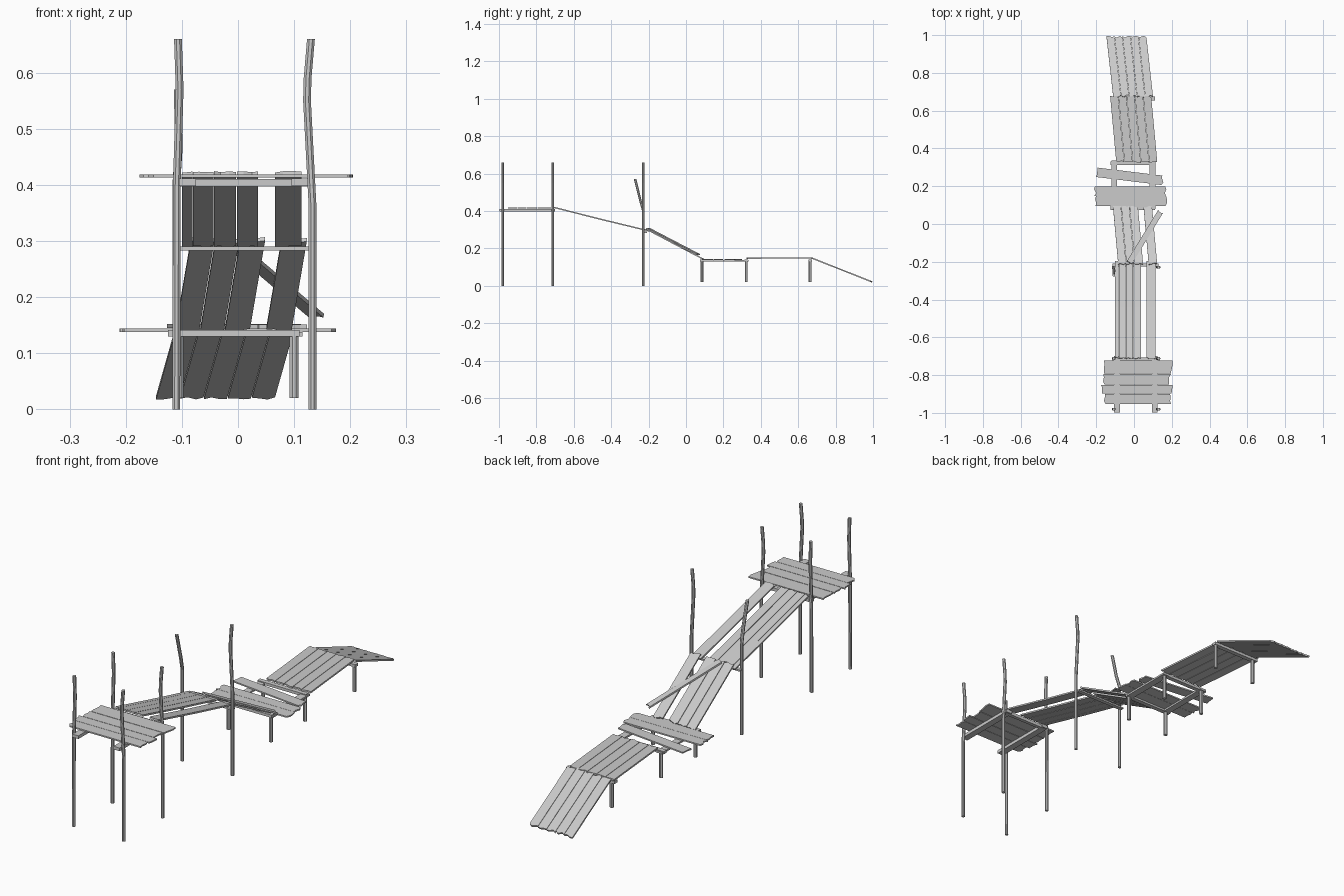
import bpy, bmesh, random
from mathutils import Vector

if "Cube" in bpy.data.objects:
    bpy.data.objects.remove(bpy.data.objects["Cube"])

random.seed(4)


def finish(name, bm):
    bmesh.ops.recalc_face_normals(bm, faces=bm.faces[:])
    me = bpy.data.meshes.new(name)
    bm.to_mesh(me)
    bm.free()
    ob = bpy.data.objects.new(name, me)
    bpy.context.collection.objects.link(ob)
    return ob


def plank(name, path, width, across, thick=0.007, ragged=0.006):
    """Thin board swept along path, with uneven ends."""
    bm = bmesh.new()
    path = [Vector(p) for p in path]
    side = Vector(across).normalized()
    layers = []
    for sgn in (1, -1):
        layers.append([])
    for i, p in enumerate(path):
        d = (path[min(i + 1, len(path) - 1)] - path[max(i - 1, 0)]).normalized()
        n = side.cross(d).normalized()
        end = i in (0, len(path) - 1)
        cut = [random.uniform(-ragged, ragged) if end else 0 for _ in range(4)]
        for k, sgn in enumerate((1, -1)):
            layers[k].append([bm.verts.new(p + side * width * f + d * c + n * sgn * thick / 2)
                              for f, c in zip((-.5, -.2, .2, .5), cut)])
    a, b = layers
    for i in range(len(path) - 1):
        for j in range(3):
            for l in layers:
                bm.faces.new((l[i][j], l[i + 1][j], l[i + 1][j + 1], l[i][j + 1]))
        for j in (0, 3):
            bm.faces.new((a[i][j], a[i + 1][j], b[i + 1][j], b[i][j]))
    for i in (0, len(path) - 1):
        for j in range(3):
            bm.faces.new((a[i][j], a[i][j + 1], b[i][j + 1], b[i][j]))
    return finish(name, bm)


def pole(name, path, r, sides=8):
    """Bent upright: rings stacked along path."""
    from math import cos, sin, tau
    bm = bmesh.new()
    rings = [[bm.verts.new((x + r * cos(tau * (k + .5) / sides),
                            y + r * sin(tau * (k + .5) / sides), z))
              for k in range(sides)] for x, y, z in path]
    for lo, hi in zip(rings, rings[1:]):
        for k in range(sides):
            m = (k + 1) % sides
            bm.faces.new((lo[k], lo[m], hi[m], hi[k]))
    bm.faces.new(rings[0])
    bm.faces.new(rings[-1])
    return finish(name, bm)


def box(name, x0, x1, y0, y1, z0, z1):
    bm = bmesh.new()
    bmesh.ops.create_cube(bm, size=1)
    for v in bm.verts:
        v.co = ((x0 + x1) / 2 + v.co.x * (x1 - x0),
                (y0 + y1) / 2 + v.co.y * (y1 - y0),
                (z0 + z1) / 2 + v.co.z * (z1 - z0))
    return finish(name, bm)


X, Y = (1, 0, 0), (0, 1, 0)

# Tall posts, one of them leaning and broken short
for y in (-0.98, -0.712, -0.228):
    pole("right_post", [(.133, y, 0), (.133, y, .36), (.123, y, .55), (.124, y, .59), (.13, y, .66)], .0075)
    if y < -0.5:
        pole("left_post", [(-.11, y, 0), (-.109, y, .4), (-.104, y, .57), (-.107, y, .66)], .0075)
pole("leaning_left_post", [(-.11, -.228, 0), (-.11, -.228, .40), (-.106, -.245, .46), (-.107, -.272, .57)], .0075)

# Crossbars between the tall posts
box("upper_crossbar", -.115, .135, -.722, -.706, .397, .411)
box("middle_crossbar", -.115, .13, -.226, -.208, .283, .29)

# Top platform: two bearers and crosswise boards
for x0, x1 in ((-.105, -.075), (.095, .125)):
    box("platform_bearer", x0, x1, -.998, -.7, .398, .412)
for y, w, l, r in ((-.757, .07, -.155, .20), (-.822, .055, -.16, .19),
                   (-.875, .047, -.172, .20), (-.926, .052, -.155, .195)):
    plank("platform_board", [(l, y, .416), (r, y, .416)], w, Y, .006)

# Upper ramp with one missing board
for x0, x1 in ((-.1, -.081), (-.08, -.044), (-.043, -.004), (-.002, .036), (.066, .113)):
    x = (x0 + x1) / 2
    plank("upper_ramp_board", [(x, -.71, .42), (x, -.44, .352), (x, -.20, .294)], x1 - x0, X)

# Lower ramp, skewed sideways
for x0, w in ((-.063, .042), (-.019, .042), (.026, .044), (.1, .045)):
    plank("lower_ramp_board", [(x0, -.21, .302), (x0 - .027, .09, .144)], w, X)
plank("loose_diagonal_board", [(-.022, -.20, .305), (.14, .065, .167)], .03, (.265, -.16, 0), .007)

# Short posts and crossbars of the low walkway
for y in (.085, .322, .664):
    for x in (-.105, .1):
        pole("short_post", [(x, y, .02), (x, y, .137)], .0085)
    box("walkway_crossbar", -.125, .11, y - .01, y + .01, .130, .142)

# Side rails and crosswise boards
for x0, x1 in ((-.12, -.09), (.083, .115)):
    box("walkway_bearer", x0, x1, .08, .335, .130, .138)
plank("cross_board", [(-.207, .174, .141), (.165, .174, .141)], .05, Y, .006)
plank("cross_board", [(-.20, .122, .141), (.17, .122, .141)], .052, Y, .006)
plank("skewed_cross_board", [(-.192, .273, .141), (.152, .231, .141)], .05, (.042, .344, 0), .006)

# Lengthwise boards of the walkway and the end ramp
for i in range(5):
    x = -.073 + i * .0438
    plank("walkway_board", [(x, .328, .148), (x - .032, .674, .149)], .042, X)
    x = -.09 + i * .0425
    plank("end_ramp_board", [(x, .676, .147), (x - .035, .99, .023)], .041, X)
